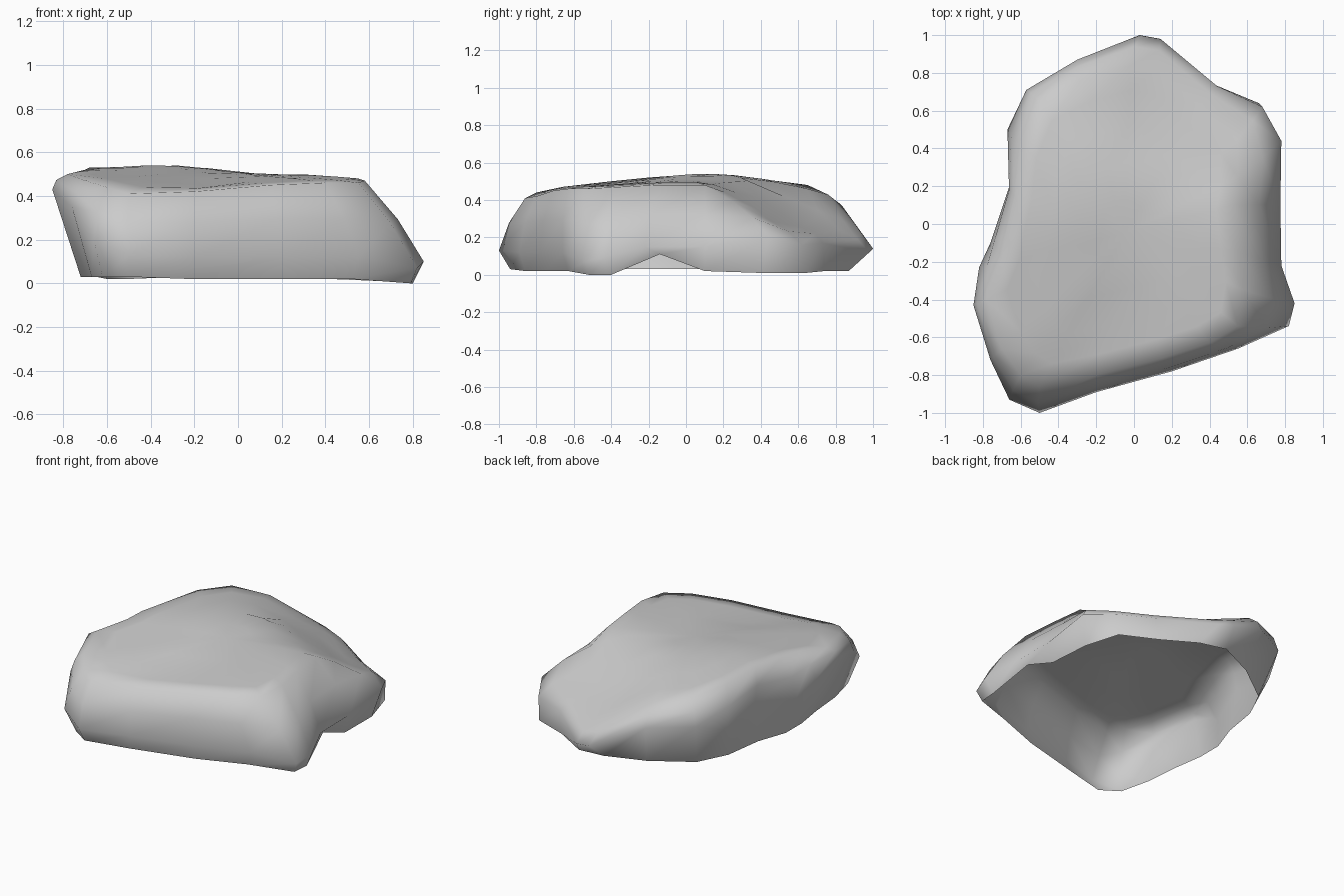
import bpy, bmesh
from math import exp
from mathutils import Vector

if "Cube" in bpy.data.objects:
    bpy.data.objects.remove(bpy.data.objects["Cube"])

# Rock outlines, counter-clockwise from the front-left corner: open foot, widest girth, top rim
FOOT = [(-.5, -.94, .03), (-.22, -.86, .02), (.2, -.75, .02), (.52, -.63, .02), (.79, -.52, 0),
        (.8, -.4, 0), (.74, -.14, .11), (.74, .1, .02), (.73, .4, .01), (.66, .64, .01),
        (.42, .74, .02), (.2, .87, .02), (0, .89, .04), (-.25, .78, .03), (-.5, .6, .02),
        (-.6, .4, .02), (-.65, .15, .03), (-.72, -.05, .03), (-.72, -.22, .03),
        (-.69, -.42, .03), (-.67, -.65, .03), (-.62, -.86, .03)]
GIRTH = [(-.5, -1, .13), (-.2, -.89, .12), (.2, -.78, .12), (.55, -.66, .12), (.82, -.54, .07),
         (.85, -.42, .1), (.78, -.22, .15), (.775, .1, .15), (.78, .44, .2), (.68, .62, .16),
         (.44, .73, .17), (.14, .98, .12), (.03, 1, .14), (-.3, .87, .3), (-.57, .71, .32),
         (-.67, .5, .25), (-.66, .2, .3), (-.76, -.1, .25), (-.82, -.23, .35),
         (-.85, -.43, .43), (-.76, -.72, .35), (-.66, -.93, .2)]
RIM = [(-.5, -.86, .41), (-.2, -.8, .42), (.15, -.71, .45), (.4, -.63, .46), (.55, -.54, .46),
       (.58, -.35, .47), (.55, -.15, .48), (.52, .1, .48), (.55, .25, .44), (.55, .45, .35),
       (.35, .62, .42), (.12, .82, .42), (-.02, .84, .43), (-.29, .76, .45), (-.5, .65, .48),
       (-.6, .42, .51), (-.63, .15, .53), (-.68, -.06, .53), (-.7, -.2, .52),
       (-.78, -.4, .5), (-.7, -.66, .47), (-.6, -.8, .44)]
CENTRE = Vector((-.05, -.05, 0))


def blob(x, y, cx, cy, r):
    return exp(-((x - cx) ** 2 + (y - cy) ** 2) / r ** 2)


def top_height(x, y):
    # ridge on the left, gentle rise on the right, hollow near the front
    return (.49 + .055 * blob(x, y, -.38, .15, .4) + .015 * blob(x, y, .42, 0, .2)
            - .045 * blob(x, y, -.08, -.6, .2))


def cut_back(p):
    # the back right quarter falls away as one sloping face
    limit = .675 + .13 * max(p.x - p.y, -.45) - .4 * (p.x + p.y)
    p.z = min(p.z, limit)
    return p


def shoulder(girth, rim):
    # slightly bulged ring between girth and rim
    ring = []
    for g, r in zip(girth, rim):
        r = cut_back(Vector(r))
        p = (Vector(g) + r) / 2
        out = Vector((p.x, p.y, .4)).normalized()
        ring.append(p + out * .02)
    return ring


def inset(rim, t):
    ring = []
    for r in rim:
        p = CENTRE.lerp(Vector(r), t)
        k = t ** 3
        p.z = top_height(p.x, p.y) * (1 - k) + r[2] * k
        ring.append(cut_back(p))
    return ring


# Skin the rings into one open-bottomed shell
bm = bmesh.new()
rings = [FOOT, GIRTH, shoulder(GIRTH, RIM)] + [inset(RIM, t) for t in (1, .85, .65, .42, .2)]
verts = [[bm.verts.new(p) for p in ring] for ring in rings]
n = len(FOOT)
for lo, hi in zip(verts, verts[1:]):
    for i in range(n):
        j = (i + 1) % n
        bm.faces.new((lo[i], lo[j], hi[j], hi[i]))
tip = bm.verts.new((CENTRE.x, CENTRE.y, top_height(CENTRE.x, CENTRE.y)))
for i in range(n):
    bm.faces.new((verts[-1][i], verts[-1][(i + 1) % n], tip))
for f in bm.faces:
    f.smooth = True

mesh = bpy.data.meshes.new("rock_slab")
bm.to_mesh(mesh)
bm.free()
rock = bpy.data.objects.new("rock_slab", mesh)
bpy.context.collection.objects.link(rock)
